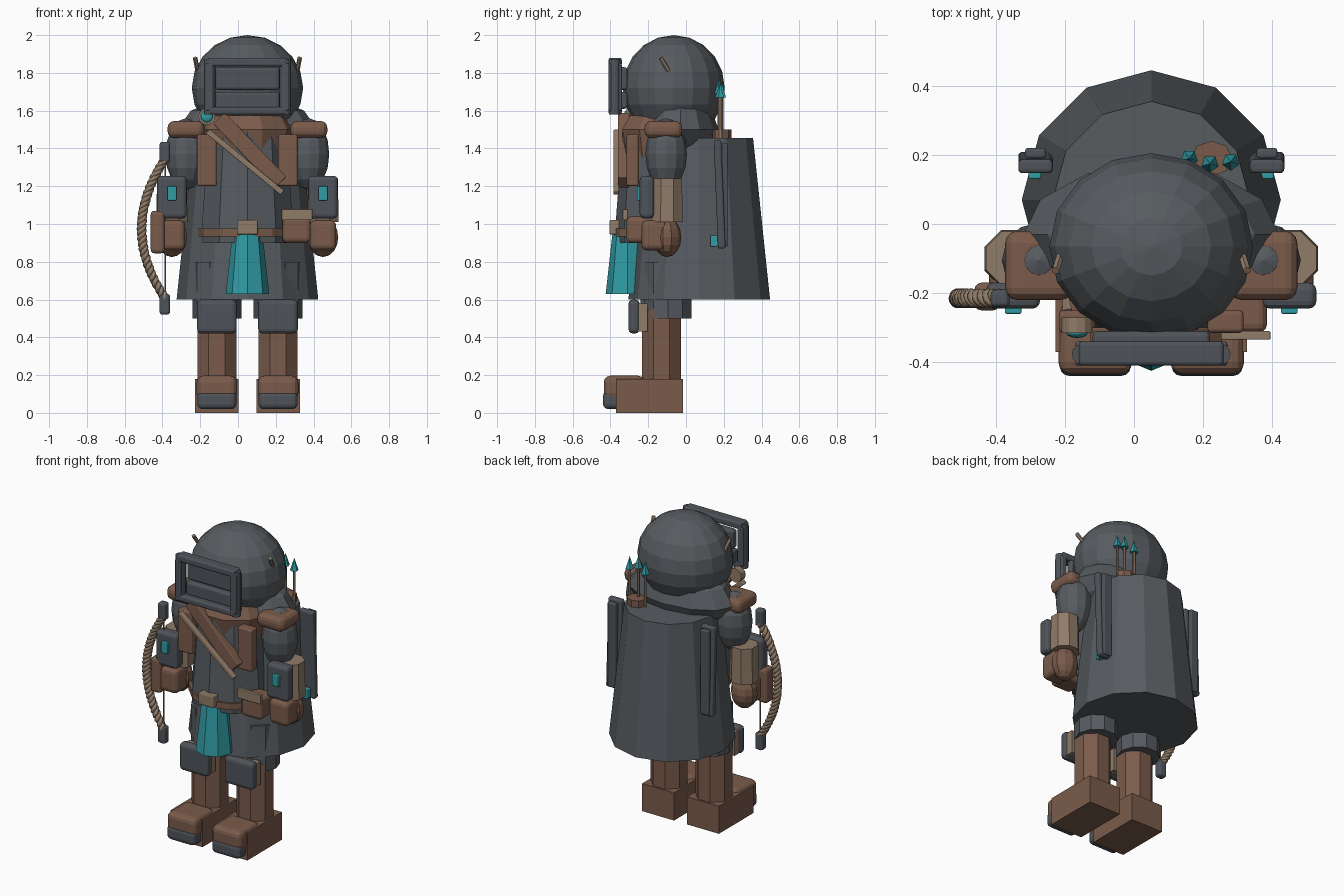
import bpy, bmesh, math
from mathutils import Vector, Matrix

if "Cube" in bpy.data.objects:
    bpy.data.objects.remove(bpy.data.objects["Cube"])

CX = 0.05  # body centre line


def mat(name, rgb):
    m = bpy.data.materials.new(name)
    m.diffuse_color = (*rgb, 1)
    m.use_nodes = True
    m.node_tree.nodes["Principled BSDF"].inputs["Base Color"].default_value = m.diffuse_color
    return m


CLOTH = mat("grey_cloth", (0.095, 0.106, 0.117))
STEEL = mat("dark_steel", (0.078, 0.088, 0.102))
LEATHER = mat("brown_leather", (0.195, 0.105, 0.07))
TAN = mat("tan_leather", (0.28, 0.20, 0.14))
TEAL = mat("teal", (0.03, 0.33, 0.37))


def finish(name, bm, m, bevel=0.0):
    me = bpy.data.meshes.new(name)
    bmesh.ops.recalc_face_normals(bm, faces=bm.faces)
    bm.to_mesh(me)
    bm.free()
    me.materials.append(m)
    ob = bpy.data.objects.new(name, me)
    bpy.context.collection.objects.link(ob)
    if bevel:
        b = ob.modifiers.new("bevel", 'BEVEL')
        b.width, b.segments = bevel, 3
    return ob


def box(name, x, y, z, m, bevel=0.0, rot=(0, 0, 0)):
    """Box from (min, max) ranges, turned about its own centre."""
    bm = bmesh.new()
    bmesh.ops.create_cube(bm, size=1)
    for v in bm.verts:
        v.co = Vector(v.co[i] * (r[1] - r[0]) for i, r in enumerate((x, y, z)))
    ob = finish(name, bm, m, bevel)
    ob.location = [(r[0] + r[1]) / 2 for r in (x, y, z)]
    ob.rotation_euler = rot
    return ob


def lathe(name, cx, cy, rings, n, m, sy=1.0, turn=0.0):
    """Stacked n-sided rings of (radius, z), capped at both ends."""
    bm = bmesh.new()
    loops = []
    for r, z in rings:
        loops.append([bm.verts.new((cx + r * math.cos(turn + math.tau * i / n),
                                    cy + sy * r * math.sin(turn + math.tau * i / n), z))
                      for i in range(n)])
    for a, b in zip(loops, loops[1:]):
        for i in range(n):
            bm.faces.new((a[i], a[(i + 1) % n], b[(i + 1) % n], b[i]))
    bm.faces.new(loops[0])
    bm.faces.new(loops[-1])
    return finish(name, bm, m)


def ball(name, c, r, m, u=12, v=8):
    bm = bmesh.new()
    bmesh.ops.create_uvsphere(bm, u_segments=u, v_segments=v, radius=1)
    bmesh.ops.transform(bm, matrix=Matrix.Translation(c) @ Matrix.Diagonal((*r, 1)), verts=bm.verts)
    return finish(name, bm, m)


def rod(name, p, q, r, m, n=8, r2=None):
    p, q = Vector(p), Vector(q)
    bm = bmesh.new()
    bmesh.ops.create_cone(bm, cap_ends=True, segments=n, radius1=r,
                          radius2=r if r2 is None else r2, depth=(q - p).length)
    rot = (q - p).to_track_quat('Z', 'Y').to_matrix().to_4x4()
    bmesh.ops.transform(bm, matrix=Matrix.Translation((p + q) / 2) @ rot, verts=bm.verts)
    return finish(name, bm, m)


def band(name, p, q, w, y, m):
    """Flat strap across the chest from p to q, given as (x, z)."""
    dx, dz = q[0] - p[0], q[1] - p[1]
    mx, mz, h = (p[0] + q[0]) / 2, (p[1] + q[1]) / 2, math.hypot(dx, dz) / 2
    return box(name, (mx - h, mx + h), y, (mz - w / 2, mz + w / 2), m, 0.006,
               (0, -math.atan2(dz, dx), 0))


# Hood, face and mantle
ball("hood", (CX, -0.065, 1.72), (0.295, 0.27, 0.28), CLOTH, 16, 10)
ball("face", (CX, -0.27, 1.69), (0.09, 0.06, 0.07), TAN)
lathe("mantle", CX, -0.03, [(0.22, 1.36), (0.31, 1.42), (0.37, 1.5), (0.3, 1.6), (0.2, 1.64)],
      12, CLOTH, 0.55)
for s in (-1, 1):
    rod("hood_pin", (CX + s * 0.26, -0.08, 1.79), (CX + s * 0.277, -0.135, 1.88), 0.012, TAN, 6)

# Visor frame with recessed slats
for s in (-1, 1):
    x = CX + s * 0.2
    rod("visor_post", (x, -0.377, 1.58), (x, -0.377, 1.87), 0.03, STEEL, 12)
    box("visor_side", (x - 0.02, x + 0.02), (-0.41, -0.34), (1.6, 1.85), STEEL, 0.008)
box("visor_top", (-0.16, 0.26), (-0.41, -0.34), (1.835, 1.88), STEEL, 0.012)
box("visor_bottom", (-0.16, 0.26), (-0.41, -0.34), (1.58, 1.62), STEEL, 0.012)
box("visor_upper_slat", (-0.12, 0.22), (-0.36, -0.31), (1.71, 1.83), STEEL, 0.015)
box("visor_lower_slat", (-0.12, 0.22), (-0.37, -0.31), (1.61, 1.70), STEEL, 0.015)

# Cloak, tunic and chest yoke
lathe("cloak", CX, 0.07, [(0.375, 0.6), (0.285, 1.455)], 12, CLOTH)
lathe("tunic", CX, -0.12, [(0.25, 0.9), (0.255, 0.97), (0.215, 1.5)], 10, CLOTH, 1.0, math.pi / 10)
lathe("chest_yoke", CX, -0.1, [(0.23, 1.35), (0.26, 1.5), (0.215, 1.575)], 10, LEATHER, 0.96)
lathe("belt", CX, -0.12, [(0.265, 0.935), (0.265, 0.975)], 12, LEATHER)
lathe("front_cloth", CX, -0.31, [(0.115, 0.63), (0.08, 0.945)], 8, TEAL, 1.0)
box("buckle", (-0.005, 0.105), (-0.405, -0.35), (0.945, 1.02), TAN, 0.006)
band("wide_strap", (-0.1, 1.56), (0.225, 1.22), 0.085, (-0.36, -0.3), LEATHER)
band("thin_strap", (-0.16, 1.49), (0.235, 1.165), 0.03, (-0.385, -0.355), TAN)
for s in (-1, 1):
    x = CX + s * 0.215
    box("chest_flap", (x - 0.052, x + 0.052), (-0.315, -0.25), (1.2, 1.475), LEATHER, 0.012)

# Brooch
rod("brooch_ring", (-0.165, -0.27, 1.57), (-0.165, -0.315, 1.57), 0.045, TAN, 12)
ball("brooch_gem", (-0.165, -0.315, 1.57), (0.032, 0.015, 0.032), TEAL)

for s in (-1, 1):
    # Arms
    x = CX + s * 0.325
    ball("upper_arm", (x, -0.105, 1.37), (0.108, 0.11, 0.19), CLOTH, 12, 8)
    box("shoulder_pad", (x - 0.098, x + 0.098), (-0.22, -0.02), (1.455, 1.545), LEATHER, 0.035)
    x = CX + s * 0.4
    lathe("forearm", x, -0.1, [(0.09, 1.01), (0.085, 1.24)], 8, TAN, 1.0, math.pi / 8)
    ball("hand", (x, -0.1, 0.93), (0.085, 0.075, 0.105), LEATHER, 10, 8)
    box("hand_guard", (x - 0.07, x + 0.07), (-0.235, -0.1), (0.86, 1.02), LEATHER, 0.03)
    box("bracer_plate", (x - 0.078, x + 0.078), (-0.245, -0.17), (1.03, 1.255), STEEL, 0.022)
    box("bracer_gem", (x - 0.024, x + 0.024), (-0.26, -0.235), (1.125, 1.2), TEAL, 0.005)

    # Legs and boots
    x = CX + s * 0.162
    lathe("leg_cuff", x, -0.095, [(0.13, 0.5), (0.13, 0.8)], 10, CLOTH)
    lathe("leg", x, -0.13, [(0.112, 0.15), (0.112, 0.55)], 8, LEATHER, 1.0, math.pi / 8)
    box("knee_backing", (x - 0.095, x + 0.095), (-0.265, -0.205), (0.43, 0.58), TAN)
    box("knee_plate", (x - 0.105, x + 0.105), (-0.305, -0.245), (0.42, 0.6), STEEL, 0.025)
    box("boot", (x - 0.115, x + 0.115), (-0.37, -0.015), (0.0, 0.18), LEATHER)
    box("boot_toe", (x - 0.107, x + 0.107), (-0.435, -0.22), (0.07, 0.197), LEATHER, 0.035)
    box("toe_cap", (x - 0.103, x + 0.103), (-0.44, -0.34), (0.02, 0.115), STEEL, 0.028)

    # Slim sheaths beside the cloak
    x = CX + s * 0.335
    box("sheath", (x - 0.05, x + 0.05), (0.158, 0.198), (0.87, 1.445), STEEL, 0.012, (0.04, 0, 0))
    box("sheath_rib", (x - 0.03, x + 0.03), (0.19, 0.22), (0.88, 1.43), STEEL, 0.008)
    box("sheath_gem", (x - 0.02, x + 0.02), (0.13, 0.185), (0.88, 0.94), TEAL, 0.005)

# Belt pouch
box("pouch", (0.235, 0.385), (-0.315, -0.17), (0.9, 1.04), LEATHER, 0.025)
box("pouch_flap", (0.23, 0.395), (-0.335, -0.31), (1.02, 1.08), TAN, 0.004)

# Quiver and arrows
lathe("quiver", 0.225, 0.19, [(0.05, 1.0), (0.06, 1.5)], 8, LEATHER, 0.85)
for x, y, top in ((0.16, 0.19, 1.75), (0.22, 0.175, 1.77), (0.28, 0.18, 1.75)):
    rod("arrow_shaft", (x, y, 1.45), (x, y, top - 0.06), 0.008, TAN, 6)
    rod("arrow_tip", (x, y, top - 0.08), (x, y, top), 0.026, TEAL, 5, 0.0)

# Bow: twisted rope limbs, grip, tips and string
BOW_Y = -0.215
for k in range(3):
    cu = bpy.data.curves.new("bow_rope", 'CURVE')
    cu.dimensions = '3D'
    cu.bevel_depth, cu.bevel_resolution = 0.014, 1
    cu.use_fill_caps = True
    n = 120
    sp = cu.splines.new('POLY')
    sp.points.add(n)
    for i in range(n + 1):
        t = 2 * i / n - 1
        a = math.tau * (i / n * 9 + k / 3)
        px = -0.51 + 0.125 * t * t + 0.013 * math.cos(a)
        sp.points[i].co = (px, BOW_Y + 0.015 * math.sin(a), 0.975 + 0.37 * t, 1)
    cu.materials.append(TAN)
    bpy.context.collection.objects.link(bpy.data.objects.new("bow_rope", cu))
box("bow_grip", (-0.462, -0.388), (-0.25, -0.17), (0.845, 1.07), LEATHER, 0.02)
for z in (0.575, 1.38):
    box("bow_tip", (-0.415, -0.36), (-0.24, -0.19), (z - 0.055, z + 0.055), STEEL, 0.014)
rod("bow_string", (-0.385, BOW_Y, 0.6), (-0.385, BOW_Y, 1.36), 0.004, TAN, 6)
